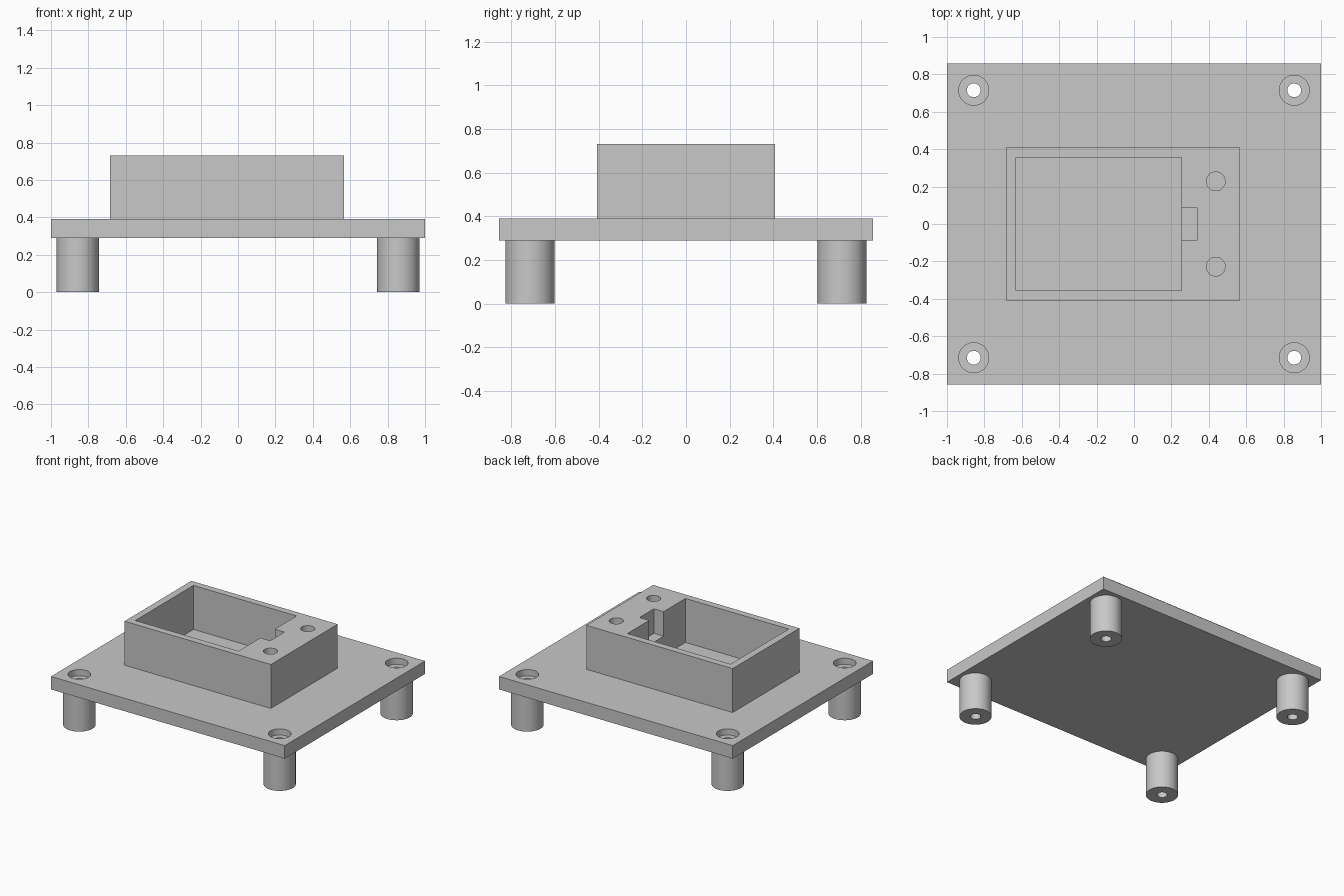
import bpy

if "Cube" in bpy.data.objects:
    bpy.data.objects.remove(bpy.data.objects["Cube"], do_unlink=True)

# One flat grey
GREY = (0.58, 0.58, 0.58, 1.0)
grey = bpy.data.materials.new("plain grey")
grey.use_nodes = True
grey.diffuse_color = GREY
grey.node_tree.nodes["Principled BSDF"].inputs["Base Color"].default_value = GREY


def finish(obj, name):
    obj.name = name
    obj.data.materials.clear()
    obj.data.materials.append(grey)
    return obj


def box(name, x0, x1, half_y, z0, z1):
    bpy.ops.mesh.primitive_cube_add(size=1, location=((x0 + x1) / 2, 0, (z0 + z1) / 2))
    obj = bpy.context.object
    obj.scale = (x1 - x0, 2 * half_y, z1 - z0)
    bpy.ops.object.transform_apply(location=False, rotation=False, scale=True)
    return finish(obj, name)


def cylinder(name, x, y, radius, z0, z1):
    bpy.ops.mesh.primitive_cylinder_add(
        vertices=64, radius=radius, depth=z1 - z0, location=(x, y, (z0 + z1) / 2))
    return finish(bpy.context.object, name)


def cut(target, cutters):
    """Subtract each cutter from the target, then discard it."""
    for cutter in cutters:
        cutter.hide_render = True
        mod = target.modifiers.new("cut", "BOOLEAN")
        mod.operation = "DIFFERENCE"
        mod.solver = "EXACT"
        mod.object = cutter
        bpy.context.view_layer.objects.active = target
        bpy.ops.object.modifier_apply(modifier=mod.name)
        bpy.data.objects.remove(cutter, do_unlink=True)


def smooth(obj):
    bpy.ops.object.select_all(action="DESELECT")
    obj.select_set(True)
    bpy.context.view_layer.objects.active = obj
    bpy.ops.object.shade_smooth_by_angle(angle=0.6)


LEG_TOP, PLATE_TOP, BOX_TOP = 0.29, 0.39, 0.73
corners = [(side_x, side_y, sx * 0.857, sy * 0.715)
           for side_x, sx in (("left", 1), ("right", -1))
           for side_y, sy in (("front", -1), ("back", 1))]

# Base plate with counterbored screw holes
plate = box("base_plate", -1, 1, 0.857, LEG_TOP, PLATE_TOP)
for _, _, x, y in corners:
    cut(plate, [cylinder("counterbore", x, y, 0.08, 0.342, 0.5),
                cylinder("screw_hole", x, y, 0.037, 0.2, 0.5)])
smooth(plate)

# Hollow legs
for side_x, side_y, x, y in corners:
    leg = cylinder(f"{side_y}_{side_x}_leg", x, y, 0.113, 0, LEG_TOP)
    cut(leg, [cylinder("leg_bore", x, y, 0.037, -0.1, 0.4)])
    smooth(leg)

# Raised housing: open pocket, shallower cable notch, two blind screw holes
housing = box("housing", -0.685, 0.567, 0.408, PLATE_TOP, BOX_TOP)
cut(housing, [box("pocket", -0.63, 0.253, 0.355, 0.3, 0.9),
              box("notch", 0.1, 0.336, 0.088, 0.54, 0.9)])
for y in (-0.228, 0.228):
    cut(housing, [cylinder("blind_hole", 0.437, y, 0.05, 0.53, 0.9)])
smooth(housing)
